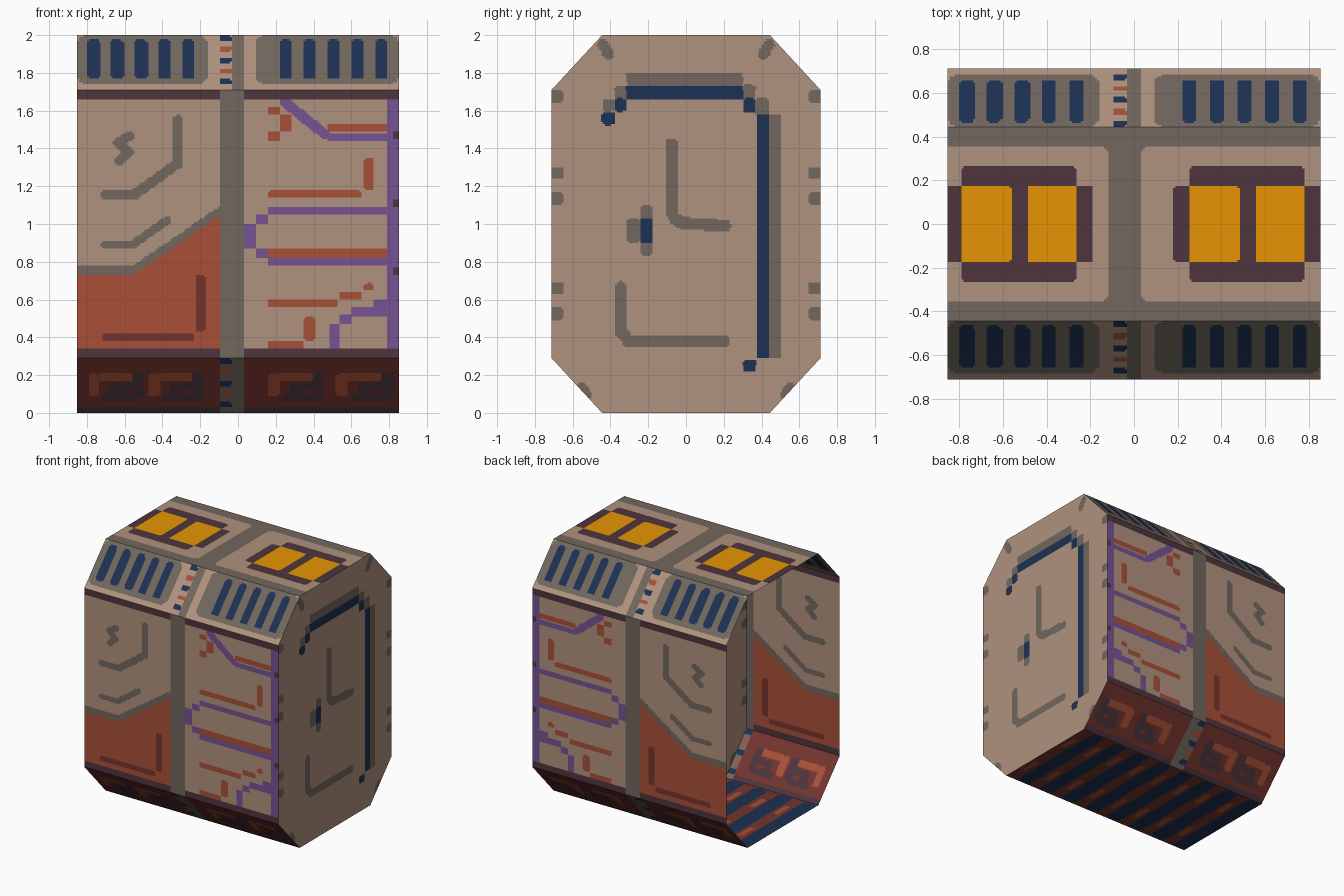
import bpy, bmesh
from mathutils import Vector

X, Y, Z, YT, C = 0.853, 0.712, 2.0, 0.444, 0.29   # half length, half depth, height, half top, chamfer height

COLOURS = {"tan": (176, 146, 126), "grey": (113, 103, 94), "navy": (28, 49, 83),
           "plum": (78, 53, 61), "amber": (230, 149, 3), "rust": (168, 80, 56),
           "purple": (118, 83, 148), "dark_red": (117, 52, 46)}


def linear(c):
    c /= 255
    return c / 12.92 if c <= 0.04045 else ((c + 0.055) / 1.055) ** 2.4


NAMES = list(COLOURS)
MATS = []
for n, rgb in COLOURS.items():
    m = bpy.data.materials.new(n)
    m.diffuse_color = (*[linear(c) for c in rgb], 1)
    MATS.append(m)


# painted shapes: each is (colour, inside test)
def box(col, x0, x1, v0, v1, r=0.0):
    def test(x, v):
        if not (x0 <= x <= x1 and v0 <= v <= v1):
            return False
        dx = max(x0 + r - x, x - x1 + r, 0)
        dv = max(v0 + r - v, v - v1 + r, 0)
        return dx * dx + dv * dv <= r * r + 1e-9
    return col, test


def line(col, w, *pts):
    def test(x, v):
        for (ax, av), (bx, bv) in zip(pts, pts[1:]):
            dx, dv = bx - ax, bv - av
            t = max(0, min(1, ((x - ax) * dx + (v - av) * dv) / (dx * dx + dv * dv)))
            if (x - ax - t * dx) ** 2 + (v - av - t * dv) ** 2 < w * w / 4:
                return True
        return False
    return col, test


def panel(name, place, half, v0, v1, base, shapes, du=0.0105, dv=0.01):
    """Flat panel cut into strips, one face per run of equal colour."""
    bm = bmesh.new()
    rows = round((v1 - v0) / dv)
    for j in range(rows):
        a, b = v0 + (v1 - v0) * j / rows, v0 + (v1 - v0) * (j + 1) / rows
        mid = (a + b) / 2
        cols = max(1, round(2 * half(mid) / du))
        runs = []
        for i in range(cols):
            u = (2 * (i + 0.5) / cols - 1) * half(mid)
            col = next((c for c, t in reversed(shapes) if t(u, mid)), base)
            if runs and runs[-1][0] == col:
                runs[-1][2] = i + 1
            else:
                runs.append([col, i, i + 1])
        for col, i0, i1 in runs:
            s, e = 2 * i0 / cols - 1, 2 * i1 / cols - 1
            quad = [(s * half(a), a), (e * half(a), a), (e * half(b), b), (s * half(b), b)]
            f = bm.faces.new([bm.verts.new(place(*q)) for q in quad])
            f.material_index = NAMES.index(col)
    bmesh.ops.remove_doubles(bm, verts=bm.verts, dist=1e-5)
    bm.normal_update()
    bmesh.ops.reverse_faces(bm, faces=[f for f in bm.faces if f.normal.dot(
        f.calc_center_median() - Vector((0, 0, 1))) < 0])
    me = bpy.data.meshes.new(name)
    bm.to_mesh(me)
    bm.free()
    for m in MATS:
        me.materials.append(m)
    bpy.context.collection.objects.link(bpy.data.objects.new(name, me))


# long side walls: left half with rust slope
wall = [
    ("grey", lambda x, v: x < 0 and v < 0.785 + max(0, x + 0.55) * 0.68),
    ("rust", lambda x, v: x < 0 and v < 0.735 + max(0, x + 0.55) * 0.68),
    box("dark_red", -0.225, -0.167, 0.43, 0.73, 0.02),
    box("dark_red", -0.717, -0.23, 0.38, 0.42, 0.015),
    line("grey", 0.055, (-0.32, 1.55), (-0.32, 1.32), (-0.55, 1.155), (-0.7, 1.155)),
    line("grey", 0.05, (-0.575, 1.465), (-0.635, 1.43), (-0.575, 1.38), (-0.63, 1.335)),
    line("grey", 0.045, (-0.7, 0.888), (-0.56, 0.888), (-0.375, 1.02)),
]
# right half with purple circuit lines
wall += [
    line("purple", 0.055, (0.25, 1.645), (0.46, 1.475)), box("purple", 0.475, 0.79, 1.437, 1.482),
    box("rust", 0.475, 0.79, 1.485, 1.53),
    box("rust", 0.155, 0.22, 1.577, 1.62, 0.01), box("rust", 0.22, 0.285, 1.485, 1.577, 0.01),
    box("rust", 0.155, 0.22, 1.443, 1.49, 0.01),
    box("rust", 0.155, 0.655, 1.135, 1.175, 0.015),
    box("rust", 0.665, 0.72, 1.18, 1.35, 0.015),
    box("purple", 0.155, 0.79, 1.05, 1.09), box("purple", 0.155, 0.79, 0.78, 0.82),
    box("rust", 0.155, 0.79, 0.82, 0.865),
    box("purple", 0.09, 0.155, 1.0, 1.05), box("purple", 0.09, 0.155, 0.82, 0.865),
    box("purple", 0.03, 0.095, 0.865, 1.0),
    box("rust", 0.155, 0.53, 0.56, 0.6), box("rust", 0.535, 0.655, 0.6, 0.64),
    box("rust", 0.665, 0.72, 0.645, 0.685, 0.015),
    box("purple", 0.72, 0.79, 0.56, 0.6), box("purple", 0.6, 0.79, 0.515, 0.56),
    box("purple", 0.535, 0.6, 0.467, 0.515), box("purple", 0.48, 0.535, 0.33, 0.467),
    box("rust", 0.345, 0.41, 0.385, 0.505, 0.015), box("rust", 0.155, 0.345, 0.33, 0.375),
    box("purple", 0.785, 1, 0, 2),
]
wall += [box("plum", 0.82, 1, z - 0.02, z + 0.02) for z in (1.465, 1.11, 0.75)]
wall += [box("plum", -1, 1, 1.665, 2), box("plum", -1, 1, 0, 0.335), box("grey", -0.098, 0.029, 0, 2)]

# upper slopes with vent slots, v from 0 (outer edge) to C (top edge)
vents = [box("grey", -X, -0.16, 0.03, C, 0.05), box("grey", 0.093, X, 0.03, C, 0.05),
         box("grey", -0.032, 0.029, 0, 1)]
vents += [box("navy", x + 0.126 * i, x + 0.126 * i + 0.066, 0.055, 0.267, 0.02)
          for x in (-0.797, 0.219) for i in range(5)]
dashes = [box(("navy", "rust")[i % 2], -0.1, -0.036, 0.028 + 0.058 * i, 0.056 + 0.058 * i, 0.008)
          for i in range(5)]
vents += dashes

# lower slopes with hooked marks, v from 0 (bottom) to C
hooks = [box("plum", -1, 1, 0, 0.03)]
for x in (-0.795, -0.478, 0.155, 0.52):
    hooks += [box("rust", x, x + 0.063, 0.09, 0.205, 0.015), box("rust", x + 0.05, x + 0.24, 0.165, 0.21, 0.015),
              box("plum", x + 0.115, x + 0.185, 0.085, 0.155, 0.01),
              box("plum", x + 0.08, x + 0.27, 0.06, 0.1, 0.01),
              box("plum", x + 0.24, x + 0.3, 0.08, 0.21, 0.015),
              box("plum", x + 0.18, x + 0.28, 0.12, 0.155, 0.01)]
hooks += [box("grey", -0.098, 0.029, 0, 1)] + dashes

for side, s in (("front", -1), ("back", 1)):
    panel(side + "_wall", lambda u, v: (u, s * Y, v), lambda v: X, C, Z - C, "tan", wall)
    panel(side + "_upper_slope", lambda u, v: (u, s * (Y + (YT - Y) * v / C), Z - C + v),
          lambda v: X, 0, C, "tan", vents)
    panel(side + "_lower_slope", lambda u, v: (u, s * (YT + (Y - YT) * v / C), v),
          lambda v: X, 0, C, "dark_red", hooks)

# roof with two pairs of amber windows
roof = [box("tan", -X - 0.1, -0.117, -0.352, 0.352, 0.035), box("tan", 0.03, 0.95, -0.352, 0.352, 0.035)]
for x in (-0.787, 0.256):
    roof += [box("plum", x, x + 0.522, -0.26, 0.26, 0.015),
             box("plum", x - 0.073, x + 0.597, -0.178, 0.178, 0.02),
             box("amber", x, x + 0.224, -0.178, 0.178, 0.015),
             box("amber", x + 0.298, x + 0.522, -0.178, 0.178, 0.015)]
panel("roof", lambda u, v: (u, v, Z), lambda v: X, -YT, YT, "grey", roof)

# floor with crosswise stripes
floor = []
for i in range(8):
    x = -X + 0.2133 * i
    floor += [box("navy", x, x + 0.12, -0.43, 0.43, 0.03),
              box("rust", x + 0.145, x + 0.185, -0.3, -0.14, 0.015),
              box("rust", x + 0.145, x + 0.185, 0.14, 0.3, 0.015)]
panel("floor", lambda u, v: (u, v, 0), lambda v: X, -YT, YT, "dark_red", floor)

# closed right end and inner bulkhead (the left end stays open)
end = [
    box("grey", -0.315, 0.3, 1.70, 1.8),
    box("grey", -0.378, -0.315, 1.66, 1.73, 0.015), box("grey", -0.44, -0.378, 1.595, 1.66, 0.015),
    box("grey", 0.3, 0.37, 1.66, 1.735, 0.015), box("grey", 0.365, 0.44, 1.575, 1.665, 0.015),
    box("grey", 0.43, 0.505, 0.29, 1.58, 0.02),
    box("navy", -0.315, 0.3, 1.665, 1.73),
    box("navy", -0.378, -0.315, 1.595, 1.665, 0.015), box("navy", -0.445, -0.378, 1.525, 1.595, 0.015),
    box("navy", 0.3, 0.368, 1.59, 1.665, 0.015),
    box("navy", 0.373, 0.437, 0.29, 1.58, 0.01), box("navy", 0.305, 0.37, 0.22, 0.285, 0.01),
    box("grey", -0.108, -0.045, 1.04, 1.45, 0.02),
    line("grey", 0.065, (-0.06, 1.03), (-0.02, 1.005), (0.205, 0.99)),
    box("grey", -0.31, -0.24, 0.9, 1.03, 0.02), box("grey", -0.24, -0.177, 0.83, 1.1, 0.02),
    box("navy", -0.24, -0.177, 0.9, 1.03, 0.01),
    line("grey", 0.065, (-0.346, 0.665), (-0.346, 0.43), (-0.3, 0.38), (0.2, 0.38)),
]
for s in (-1, 1):
    end += [box("grey", min(s * 0.65, s), max(s * 0.65, s), z - 0.033, z + 0.033, 0.015)
            for z in (1.675, 1.27, 1.135, 0.66, 0.525)]
    end += [line("grey", 0.06, (s * 0.44, 1.95), (s * 0.41, 1.9)),
            line("grey", 0.06, (s * 0.55, 0.13), (s * 0.53, 0.1))]
for name, x in (("right_end", X), ("inner_bulkhead", -0.035)):
    panel(name, lambda u, v: (x, u, v),
          lambda v: YT + (Y - YT) * min(1, v / C, (Z - v) / C), 0, Z, "tan", end)
